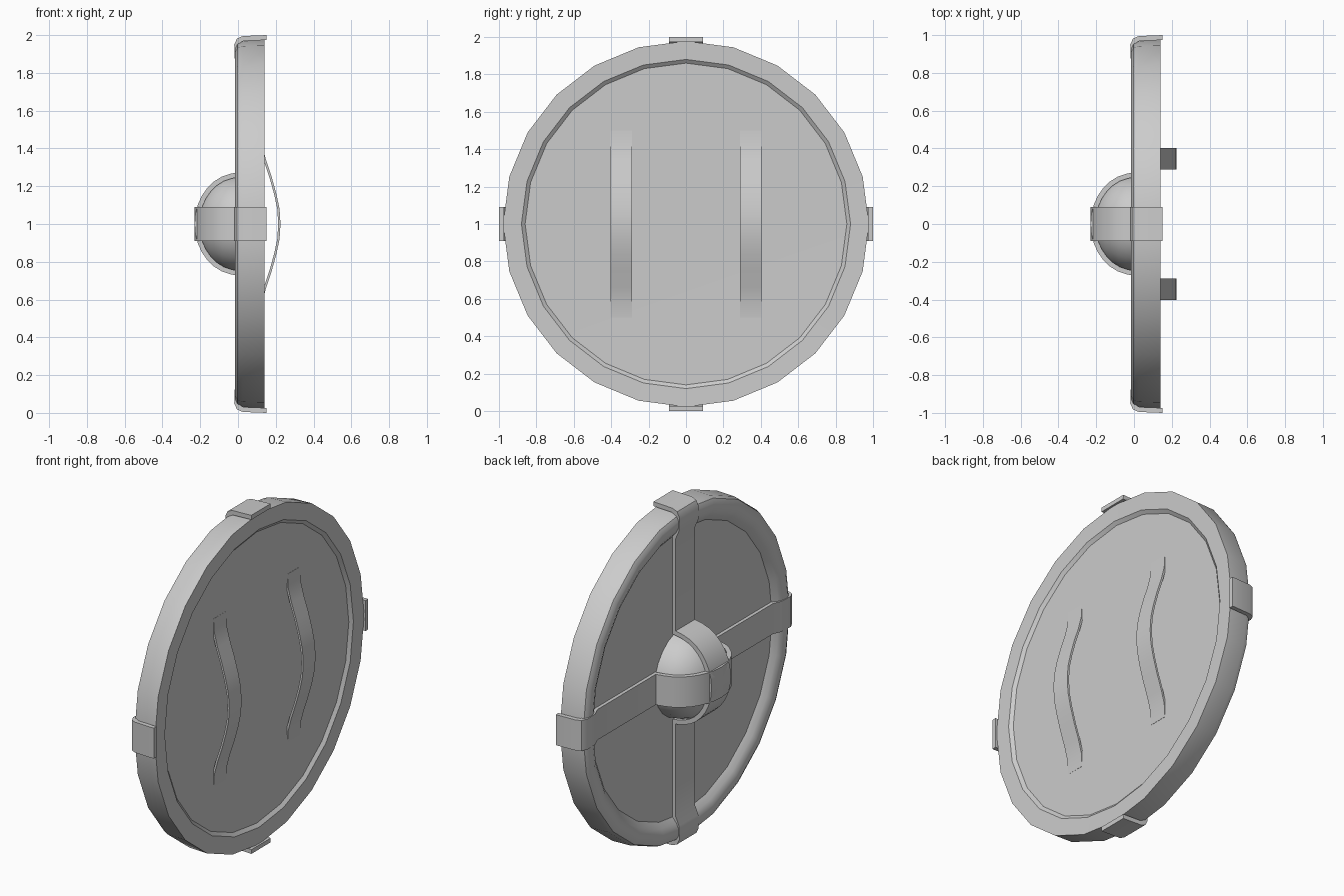
import bpy, bmesh, math
from mathutils import Vector

if "Cube" in bpy.data.objects:
    bpy.data.objects.remove(bpy.data.objects["Cube"])

CENTRE = Vector((0, 0, 1))


def finish(name, bm, angle=35):
    bmesh.ops.remove_doubles(bm, verts=bm.verts, dist=1e-5)
    bmesh.ops.recalc_face_normals(bm, faces=bm.faces)
    me = bpy.data.meshes.new(name)
    bm.to_mesh(me)
    bm.free()
    ob = bpy.data.objects.new(name, me)
    ob.location = CENTRE
    bpy.context.collection.objects.link(ob)
    bpy.ops.object.select_all(action='DESELECT')
    ob.select_set(True)
    bpy.context.view_layer.objects.active = ob
    bpy.ops.object.shade_smooth_by_angle(angle=math.radians(angle))
    return ob


def lathe(name, profile, sides):
    """Spin (radius, x) points round the x axis."""
    bm = bmesh.new()
    rings = []
    for k in range(sides):
        a = 2 * math.pi * k / sides
        rings.append([bm.verts.new((x, r * math.cos(a), r * math.sin(a))) for r, x in profile])
    for k in range(sides):
        p, q = rings[k], rings[(k + 1) % sides]
        for i in range(len(profile) - 1):
            bm.faces.new((p[i], q[i], q[i + 1], p[i + 1]))
    return finish(name, bm)


def ribbon(name, path, thick, centre, width, vertical):
    """Solid strip along (run, x) points, thickened to the path's +x side."""
    pts = [Vector(p) for p in path]
    inner = []
    for i, p in enumerate(pts):
        dirs = []
        if i > 0:
            dirs.append((p - pts[i - 1]).normalized())
        if i < len(pts) - 1:
            dirs.append((pts[i + 1] - p).normalized())
        t = sum(dirs, Vector((0, 0))).normalized()
        scale = thick / max(0.5, t.dot(dirs[0]))
        inner.append(p + Vector((-t.y, t.x)) * scale)
    bm = bmesh.new()
    rows = []
    for o, n in zip(pts, inner):
        row = []
        for q, side in ((o, -1), (o, 1), (n, 1), (n, -1)):
            w = centre + side * width / 2
            row.append(bm.verts.new((q.y, w, q.x) if vertical else (q.y, q.x, w)))
        rows.append(row)
    for a, b in zip(rows, rows[1:]):
        for i in range(4):
            j = (i + 1) % 4
            bm.faces.new((a[i], a[j], b[j], b[i]))
    bm.faces.new(rows[0])
    bm.faces.new(rows[-1])
    return finish(name, bm)


# Round board with a raised, rounded rim
lathe("shield_board", [(0, 0.025), (0.84, 0.025), (0.87, 0.0), (0.90, -0.014),
                       (0.94, -0.015), (0.965, -0.002), (0.975, 0.025), (0.978, 0.14),
                       (0.88, 0.138), (0.86, 0.122), (0, 0.118)], 24)

# Domed boss in the middle of the outer face
dome = [(0.255 * math.sin(i * math.pi / 16), -0.215 * math.cos(i * math.pi / 16))
        for i in range(9)]
lathe("boss", dome + [(0.26, 0.03)], 24)

# Crossed bands: over the boss, along the face and hooked over the rim
half = [(0.27 * math.sin(i * math.pi / 16), -0.23 * math.cos(i * math.pi / 16))
        for i in range(1, 8)]
half += [(0.275, 0.005), (0.82, 0.005), (0.87, -0.017), (0.95, -0.02),
         (0.982, -0.005), (0.995, 0.025), (1.0, 0.15)]
cross_path = [(-r, x) for r, x in reversed(half)] + [(0, -0.23)] + half
ribbon("band_vertical", cross_path, 0.026, 0, 0.18, True)
ribbon("band_horizontal", cross_path, 0.026, 0, 0.18, False)

# Two bowed arm straps on the inner face
bow = [(0.0, 0.225), (0.08, 0.22), (0.16, 0.203), (0.25, 0.178),
       (0.34, 0.148), (0.42, 0.127), (0.50, 0.122)]
strap_path = [(z, x) for z, x in reversed(bow)] + [(-z, x) for z, x in bow[1:]]
for label, y in (("left", -0.345), ("right", 0.345)):
    ribbon("arm_strap_" + label, strap_path, 0.012, y, 0.115, True)
